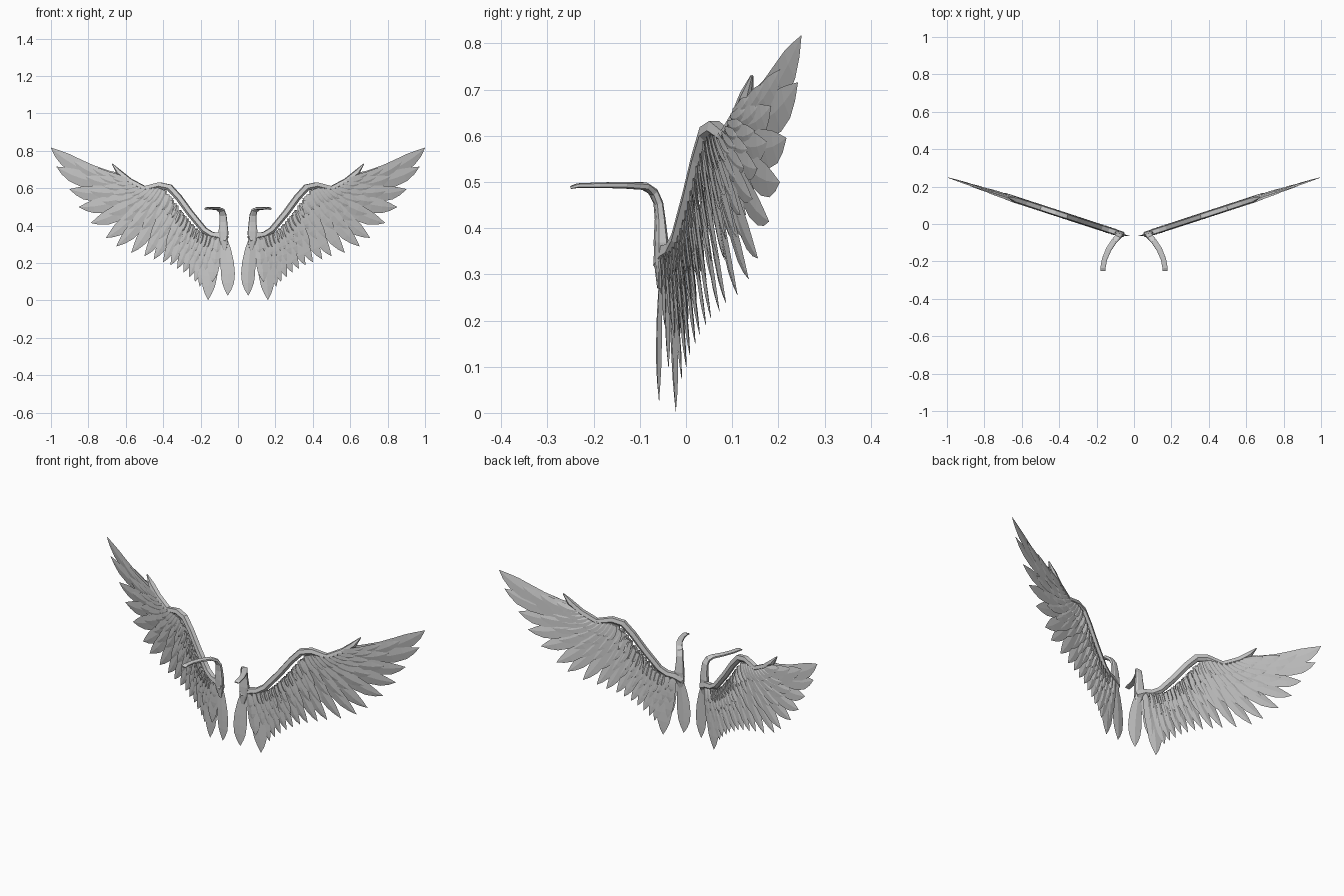
import bpy, bmesh
from mathutils import Vector

if "Cube" in bpy.data.objects:
    bpy.data.objects.remove(bpy.data.objects["Cube"])


def plane_y(x):
    # each wing lies in a swept-back vertical plane
    return -0.06 + 0.326 * (x - 0.05)


def finish(name, bm):
    bmesh.ops.recalc_face_normals(bm, faces=bm.faces)
    me = bpy.data.meshes.new(name)
    bm.to_mesh(me)
    bm.free()
    ob = bpy.data.objects.new(name, me)
    bpy.context.collection.objects.link(ob)
    mod = ob.modifiers.new("Mirror", 'MIRROR')
    mod.use_axis[0] = True
    return ob


def skin(bm, rings):
    vs = [[bm.verts.new(p) for p in r] for r in rings]
    n = len(vs[0])
    for a, b in zip(vs, vs[1:]):
        for i in range(n):
            j = (i + 1) % n
            bm.faces.new((a[i], a[j], b[j], b[i]))
    bm.faces.new(vs[0])
    bm.faces.new(vs[-1])


def sweep(name, pts, sizes, ref, profile):
    # sweep a profile along a path; sizes = (across, along ref) half widths
    bm = bmesh.new()
    pts = [Vector(p) for p in pts]
    rings = []
    for i, p in enumerate(pts):
        t = (pts[min(i + 1, len(pts) - 1)] - pts[max(i - 1, 0)]).normalized()
        side = t.cross(ref).normalized()
        up = side.cross(t).normalized()
        rings.append([p + side * u * sizes[i][0] + up * v * sizes[i][1] for u, v in profile])
    skin(bm, rings)
    return finish(name, bm)


# feather outline: (position along feather, relative width)
SHAPE = [(0, .45), (.2, .75), (.42, .95), (.62, 1), (.78, .85), (.9, .48), (1, .02)]


def feather(bm, base, tip, width, bow, off, tilt):
    # bowed thin blade with a raised quill line and shingled tilt
    b, e = Vector(base), Vector(tip)
    d = e - b
    perp = Vector((d.y, -d.x))
    ctrl = (b + e) / 2 + perp * bow * 2
    rings = []
    for t, w in SHAPE:
        c = b * (1 - t) ** 2 + ctrl * 2 * t * (1 - t) + e * t * t
        tan = ((ctrl - b) * (1 - t) + (e - ctrl) * t).normalized()
        s = Vector((tan.y, -tan.x)) * w * width / 2
        ring = []
        for k, n in ((-1, 0), (0, -.004), (1, 0), (0, .004)):
            q = c + s * k
            ring.append((q.x, plane_y(q.x) + off + n * min(1, w + .1) + tilt * k * w, q.y))
        rings.append(ring)
    skin(bm, rings)


# flight feathers: base x, base z, tip x, tip z, width, bow
FLIGHT = [
    (.60, .655, 1.0, .817, .085, .10), (.58, .64, .97, .715, .085, .10),
    (.55, .62, .90, .595, .085, .10), (.52, .605, .85, .50, .085, .09),
    (.48, .60, .785, .415, .085, .08), (.45, .60, .705, .335, .08, .07),
    (.42, .60, .65, .29, .075, .06), (.395, .59, .57, .255, .07, .06),
    (.36, .55, .50, .237, .065, .06), (.33, .51, .45, .22, .06, .05),
    (.30, .47, .40, .205, .055, .05), (.275, .44, .36, .19, .055, .05),
    (.25, .41, .325, .17, .05, .05), (.225, .385, .29, .15, .05, .04),
    (.20, .365, .26, .125, .05, .03), (.17, .35, .23, .10, .05, .02),
    (.14, .345, .205, .075, .055, .0), (.105, .335, .16, .003, .08, -.04),
    (.075, .33, .055, .027, .075, .03)]

bm = bmesh.new()
for i, (bx, bz, tx, tz, w, bow) in enumerate(FLIGHT):
    feather(bm, (bx, bz), (tx, tz), w, bow, 0.002 * (i % 2), 0.006)
finish("flight_feathers", bm)


def sample(t):
    f = t * (len(FLIGHT) - 1)
    i = min(int(f), len(FLIGHT) - 2)
    return [a + (b - a) * (f - i) for a, b in zip(FLIGHT[i], FLIGHT[i + 1])]


# covert rows on both faces: count, length fraction, width factor, offset
ROWS = [("long", 19, .68, .80, .006), ("middle", 22, .46, .62, .010), ("short", 26, .25, .45, .014)]
for face, sgn in (("front", -1), ("back", 1)):
    for label, count, frac, wf, off in ROWS:
        bm = bmesh.new()
        for k in range(count):
            bx, bz, tx, tz, w, bow = sample(.02 + .93 * k / (count - 1))
            f = frac * (1 + .05 * (-1) ** k)
            tip = (bx + (tx - bx) * f, bz + (tz - bz) * f)
            feather(bm, (bx, bz), tip, w * wf, bow, sgn * off, 0.005)
        finish(f"{face}_{label}_coverts", bm)

# leading-edge arm
EDGE = [(.06, .325, .022), (.10, .345, .022), (.14, .352, .018), (.18, .377, .018),
        (.255, .468, .019), (.315, .55, .019), (.365, .605, .020), (.42, .617, .019),
        (.50, .598, .017), (.58, .64, .017), (.635, .685, .016), (.672, .73, .003)]
HEX = [(1, .35), (.3, 1), (-.8, .7), (-.8, -.7), (.3, -1), (1, -.35)]
HEX = [(-u, v) for u, v in HEX]
normal = Vector((-.31, .95, 0))
sweep("wing_arm", [(x, plane_y(x), z) for x, z, r in EDGE],
      [(r, min(r, .016)) for x, z, r in EDGE], normal, HEX)

# shoulder hook: rises from the wing root, then bends forward and outward
HOOK = [(.07, -.058, .27), (.075, -.055, .32), (.078, -.054, .37), (.078, -.056, .42),
        (.08, -.06, .455), (.088, -.072, .48), (.105, -.09, .491), (.135, -.135, .493),
        (.158, -.19, .493), (.166, -.235, .492), (.166, -.25, .488)]
HSIZE = [(.004, .008), (.012, .022), (.014, .025), (.01, .02), (.009, .018), (.009, .016),
         (.008, .015), (.007, .015), (.006, .014), (.005, .014), (.003, .013)]
OCT = [(1, .6), (.6, 1), (-.6, 1), (-1, .6), (-1, -.6), (-.6, -1), (.6, -1), (1, -.6)]
sweep("shoulder_hook", HOOK, HSIZE, Vector((1, .15, 0)), OCT)
